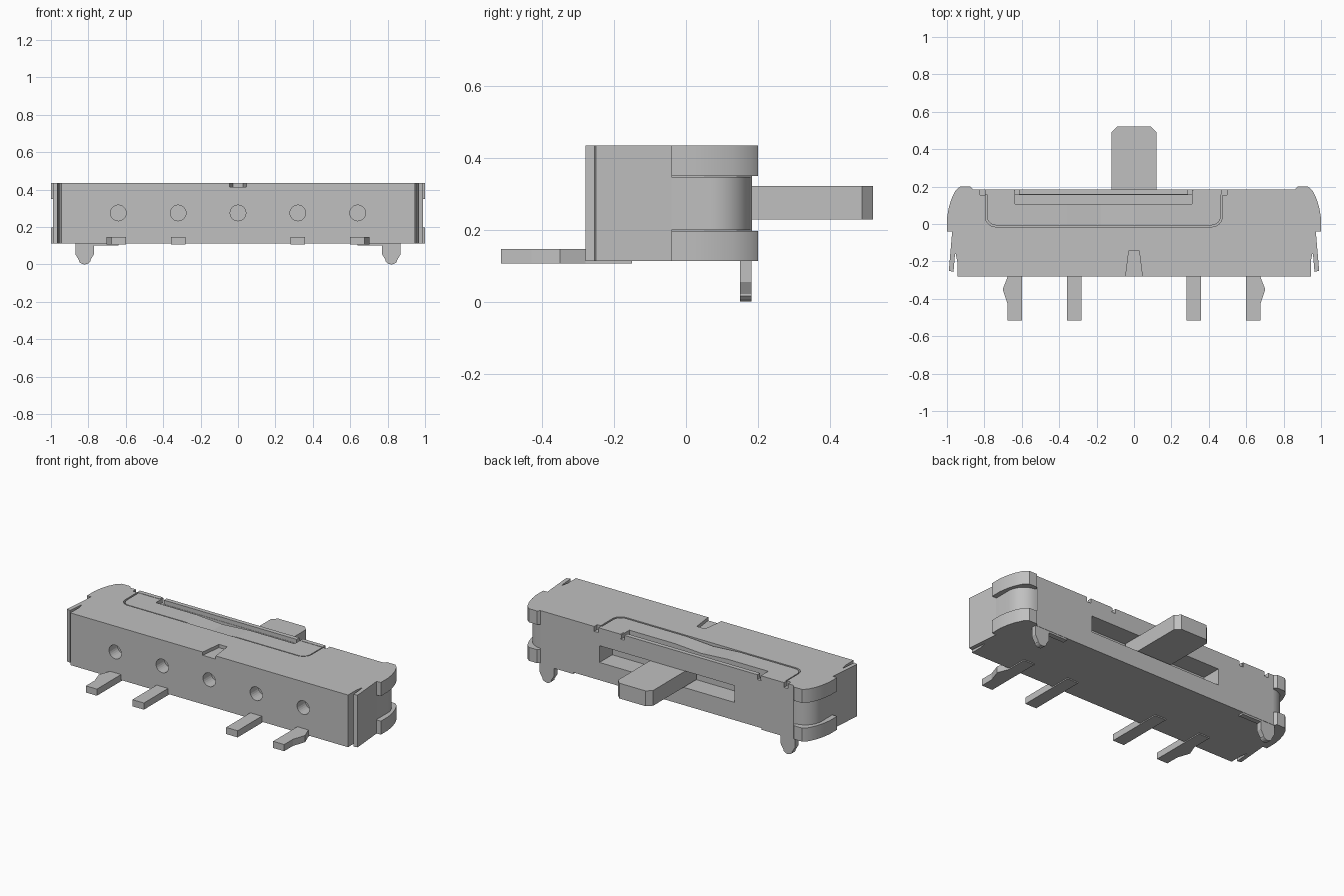
import bpy, bmesh, math
from mathutils import Vector

if "Cube" in bpy.data.objects:
    bpy.data.objects.remove(bpy.data.objects["Cube"])

grey = bpy.data.materials.new("light grey metal")
grey.diffuse_color = (0.53, 0.53, 0.53, 1)
grey.use_nodes = True
grey.node_tree.nodes["Principled BSDF"].inputs["Base Color"].default_value = grey.diffuse_color


def prism(name, pts, lo, hi, axis='z', smooth=False):
    """Extrude a 2D profile: axis z uses (x, y) points, axis y uses (x, z) points."""
    bm = bmesh.new()
    to3 = (lambda a, b, h: Vector((a, b, h))) if axis == 'z' else (lambda a, b, h: Vector((a, h, b)))
    low = [bm.verts.new(to3(a, b, lo)) for a, b in pts]
    high = [bm.verts.new(to3(a, b, hi)) for a, b in pts]
    bm.faces.new(low)
    bm.faces.new(high)
    n = len(pts)
    for i in range(n):
        j = (i + 1) % n
        bm.faces.new((low[i], low[j], high[j], high[i]))
    bmesh.ops.recalc_face_normals(bm, faces=bm.faces)
    me = bpy.data.meshes.new(name)
    bm.to_mesh(me)
    bm.free()
    me.materials.append(grey)
    ob = bpy.data.objects.new(name, me)
    bpy.context.collection.objects.link(ob)
    if smooth:
        bpy.ops.object.select_all(action='DESELECT')
        ob.select_set(True)
        bpy.context.view_layer.objects.active = ob
        bpy.ops.object.shade_smooth_by_angle(angle=math.radians(30))
    return ob


def rect(x0, x1, y0, y1):
    return [(x0, y0), (x1, y0), (x1, y1), (x0, y1)]


def arc(cx, cy, r, a0, a1, n=8):
    return [(cx + r * math.cos(math.radians(a0 + (a1 - a0) * i / n)),
             cy + r * math.sin(math.radians(a0 + (a1 - a0) * i / n))) for i in range(n + 1)]


def cut(target, cutter):
    m = target.modifiers.new("cut", 'BOOLEAN')
    m.operation = 'DIFFERENCE'
    m.solver = 'EXACT'
    m.object = cutter
    cutter.hide_render = True
    cutter.hide_viewport = True


def tongue(x0, x1, y0, r, back):
    """Outline with two rounded front corners."""
    return (arc(x0 + r, y0 + r, r, 180, 270) + arc(x1 - r, y0 + r, r, 270, 360)
            + [(x1, back), (x0, back)])


BOT, TOP, BACK = 0.113, 0.434, 0.184

# housing
half = [(0.945, -0.28), (0.945, -0.2), (0.955, -0.15), (0.955, 0.05), (0.915, 0.14), (0.86, BACK)]
body = prism("housing", half + [(-x, y) for x, y in reversed(half)], BOT, TOP)

# round holes along the front
for x in (-0.64, -0.32, 0, 0.32, 0.64):
    cut(body, prism("hole_cutter", arc(x, 0.275, 0.042, 0, 345, 23), -0.4, -0.2, 'y'))
# tapered notch at the top front edge
cut(body, prism("notch_cutter", [(-0.047, -0.3), (0.047, -0.3), (0.028, -0.145), (-0.028, -0.145)],
                TOP - 0.02, 0.5))
# slider slot in the back
cut(body, prism("slot_cutter", rect(-0.46, 0.46, 0.222, 0.325), 0.06, 0.3, 'y'))
# pocket around the spring tongue, then the deeper opening behind it
cut(body, prism("pocket_cutter", tongue(-0.795, 0.472, -0.015, 0.055, 0.157), TOP - 0.025, 0.5))
cut(body, prism("opening_cutter", rect(-0.635, 0.31, 0.108, 0.155), TOP - 0.07, 0.5))
# relief notches at the ends of the tongue
for x in (-0.81, -0.628, 0.303, 0.482):
    cut(body, prism("relief_cutter", rect(x - 0.014, x + 0.014, 0.155, 0.3), TOP - 0.03, 0.5))

# spring tongue with a shallow dip in the middle
prism("tongue_left", arc(-0.787 + 0.05, 0.043, 0.05, 180, 270)
      + [(-0.36, -0.007), (-0.36, 0.108), (-0.635, 0.108), (-0.635, BACK - 0.002), (-0.787, BACK - 0.002)],
      TOP - 0.027, TOP - 0.002)
prism("tongue_right", [(0.0, -0.007)] + arc(0.464 - 0.05, 0.043, 0.05, 270, 360)
      + [(0.464, BACK - 0.002), (0.31, BACK - 0.002), (0.31, 0.108), (0.0, 0.108)],
      TOP - 0.027, TOP - 0.002)
prism("tongue_dip", [(-0.36, TOP - 0.002), (-0.18, TOP - 0.014), (0.0, TOP - 0.002),
                     (0.0, TOP - 0.027), (-0.36, TOP - 0.027)], -0.007, 0.108, 'y')

# slider knob
prism("slider_knob", [(-0.12, 0.07), (0.12, 0.07), (0.12, 0.49), (0.09, 0.52), (-0.09, 0.52), (-0.12, 0.49)],
      0.228, 0.322)

for s, side in ((1, "right"), (-1, "left")):
    def m(pts):
        return [(s * a, b) for a, b in pts]

    # folded ears at top and bottom of each end
    ear = [(0.85, -0.04), (1.0, -0.04), (1.0, 0.03), (0.992, 0.08), (0.978, 0.13), (0.955, 0.178),
           (0.93, 0.2), (0.875, 0.2), (0.86, BACK), (0.85, 0.17)]
    prism("top_ear_" + side, m(ear), 0.35, TOP, smooth=True)
    prism("bottom_ear_" + side, m(ear), BOT, 0.196, smooth=True)
    # end flap, wrapping round the back corner between the ears
    prism("end_wrap_" + side, m([(0.85, -0.04), (0.972, -0.04), (0.972, 0.07)]
          + arc(0.862, 0.07, 0.11, 8, 90) + [(0.85, 0.18)]), 0.199, 0.347, smooth=True)
    prism("end_flap_" + side, m([(0.94, -0.04), (0.972, -0.04), (0.99, -0.25), (0.965, -0.256),
                                 (0.957, -0.16), (0.94, -0.15)]), BOT, TOP)
    # mounting foot
    foot = ([(0.64, 0.12), (0.64, 0.102), (0.77, 0.102), (0.77, 0.055), (0.79, 0.022)]
            + arc(0.82, 0.037, 0.037, 215, 325, 6) + [(0.85, 0.022), (0.87, 0.055), (0.87, 0.12)])
    prism("foot_" + side, m(foot), 0.15, 0.182, 'y')
    # terminal pins
    prism("inner_pin_" + side, m(rect(0.28, 0.358, -0.515, -0.15)), 0.106, 0.147)
    prism("outer_pin_" + side, m([(0.6, -0.15), (0.6, -0.515), (0.675, -0.515), (0.675, -0.43),
                                  (0.702, -0.35), (0.675, -0.28), (0.675, -0.15)]), 0.106, 0.147)
